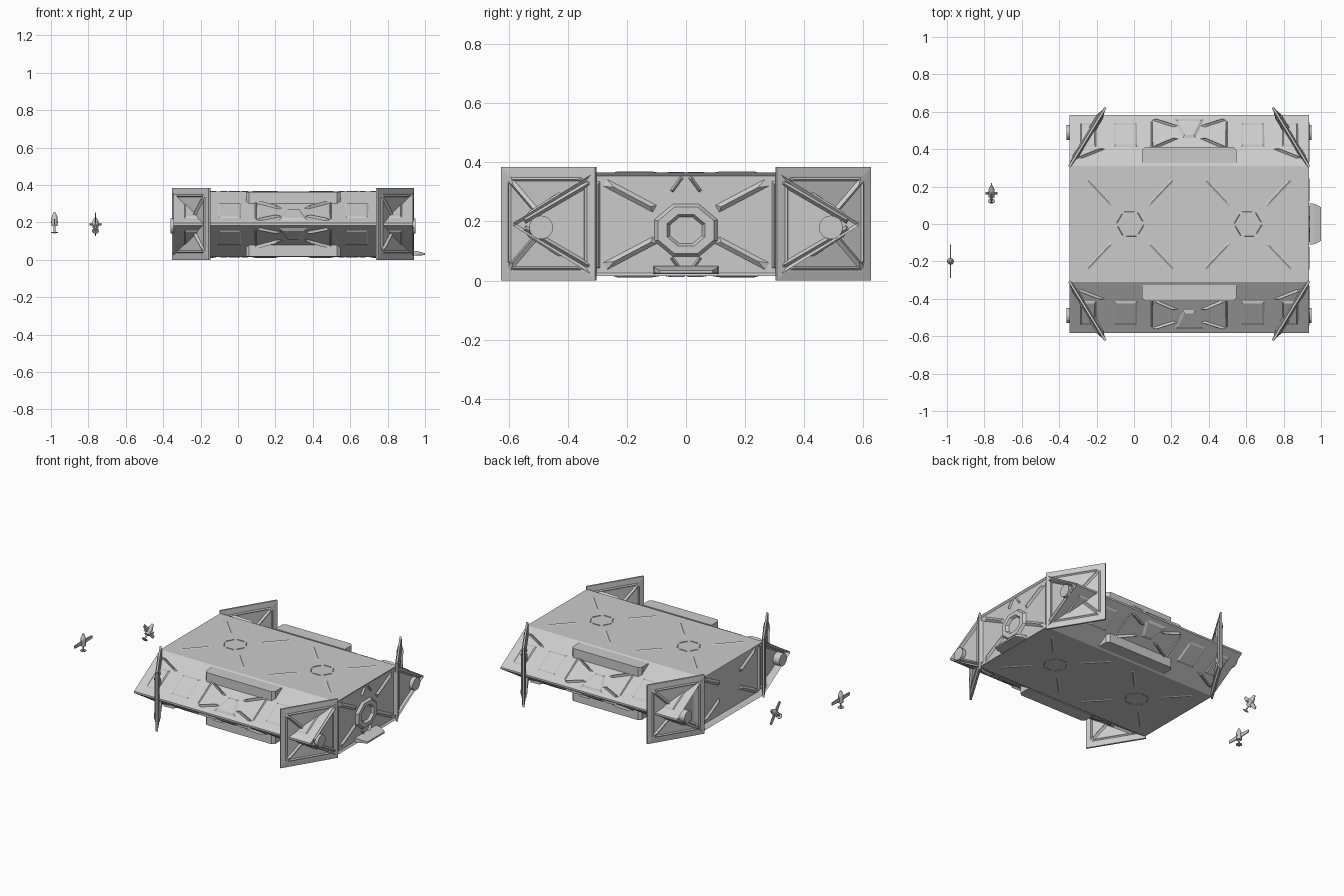
import bpy, bmesh, math
from mathutils import Vector, Matrix

if "Cube" in bpy.data.objects:
    bpy.data.objects.remove(bpy.data.objects["Cube"])

CX, CZ = 0.295, 0.19          # middle of the station hull
HL = 0.64                     # half length of the hull


def finish(name, bm):
    bmesh.ops.recalc_face_normals(bm, faces=bm.faces)
    me = bpy.data.meshes.new(name)
    bm.to_mesh(me)
    bm.free()
    ob = bpy.data.objects.new(name, me)
    bpy.context.collection.objects.link(ob)
    return ob


def add_hull(bm, pts):
    vs = [bm.verts.new(p) for p in pts]
    r = bmesh.ops.convex_hull(bm, input=vs)
    junk = [v for v in r["geom_interior"] if isinstance(v, bmesh.types.BMVert)]
    bmesh.ops.delete(bm, geom=junk, context='VERTS')


def add_rib(bm, S, a, b, w, h, slope=0.25):
    """Ridge with a triangular section from a to b on the surface S(u, v, height)."""
    a, b = Vector(a), Vector(b)
    d = b - a
    s = Vector((-d.y, d.x)).normalized() * w
    low = [S(*(p + k * s), -0.006) for p in (a, b) for k in (1, -1)]
    top = [S(*(a + d * slope), h), S(*(b - d * slope * 0.4), h)]
    add_hull(bm, low + top)


def add_panel(bm, S, outline, inset, h):
    """Raised panel with bevelled sides on the surface S."""
    c = sum((Vector(p) for p in outline), Vector((0, 0))) / len(outline)
    pts = [S(*p, -0.006) for p in outline]
    pts += [S(*(c + (Vector(p) - c) * inset), h) for p in outline]
    add_hull(bm, pts)


def rect(u, v, du, dv):
    return [(u - du, v - dv), (u + du, v - dv), (u + du, v + dv), (u - du, v + dv)]


# Six-sided hull with recessed end faces
bm = bmesh.new()
sect = [(0.31, 0.175), (0.583, 0.006), (0.583, -0.006), (0.31, -0.175),
        (-0.31, -0.175), (-0.583, -0.006), (-0.583, 0.006), (-0.31, 0.175)]
rings = [[bm.verts.new((CX + sx * HL, y, CZ + z)) for y, z in sect] for sx in (-1, 1)]
for i in range(8):
    j = (i + 1) % 8
    bm.faces.new((rings[0][i], rings[0][j], rings[1][j], rings[1][i]))
ends = [bm.faces.new(rings[0]), bm.faces.new(rings[1])]
bmesh.ops.recalc_face_normals(bm, faces=bm.faces)
for f, t, depth in ((ends[0], 0.02, 0.03), (ends[1], 0.012, 0.01)):
    bmesh.ops.inset_region(bm, faces=[f], thickness=t, depth=0)
    n = f.normal.copy()
    for v in f.verts:
        v.co -= n * depth
finish("station_hull", bm)

# Relief on the four sloping sides, and the ledges
for sy in (1, -1):
    for sz in (1, -1):
        def S(u, t, h):
            return Vector((CX + u, sy * (0.31 + 0.275 * t + 0.537 * h),
                           CZ + sz * (0.175 * (1 - t) + 0.844 * h)))
        bm = bmesh.new()
        for sx in (1, -1):
            for u, du in ((0.34, 0.075), (0.54, 0.05)):
                add_panel(bm, S, rect(sx * u, 0.6, du, 0.28), 0.7, 0.008)
            add_rib(bm, S, (sx * 0.06, 0.55), (sx * 0.19, 0.35), 0.02, 0.018)
            add_rib(bm, S, (sx * 0.06, 0.75), (sx * 0.19, 0.9), 0.03, 0.016)
            add_rib(bm, S, (sx * 0.45, 0.35), (sx * 0.59, 0.15), 0.02, 0.016)
            add_rib(bm, S, (sx * 0.2, 0.1), (sx * 0.2, 0.92), 0.012, 0.008)
        add_panel(bm, S, [(-0.1, 0.95), (0.1, 0.95), (0.04, 0.5), (-0.04, 0.5)], 0.6, 0.012)
        finish("slope_relief", bm)

        bm = bmesh.new()
        plan = [(-0.252, 0.325), (0.252, 0.325), (0.252, 0.395), (0.235, 0.412),
                (-0.235, 0.412), (-0.252, 0.395)]
        add_hull(bm, [(CX + x, sy * y, CZ + sz * z) for x, y in plan for z in (0.11, 0.172)])
        finish("side_ledge", bm)

# Shallow crossed ridges on deck and underside
for sz in (1, -1):
    def S(u, v, h):
        return Vector((u, v, CZ + sz * (0.175 + h)))
    bm = bmesh.new()
    for cx in (-0.02, 0.61):
        for a in (1, -1):
            for b in (1, -1):
                add_rib(bm, S, (cx + a * 0.07, b * 0.07), (cx + a * 0.24, b * 0.25), 0.022, 0.004)
        for i in range(6):
            p, q = [(cx + 0.075 * math.cos(k * math.pi / 3), 0.075 * math.sin(k * math.pi / 3))
                    for k in (i, i + 1)]
            add_rib(bm, S, p, q, 0.006, 0.003)
    finish("deck_ridges", bm)

# Relief on both hull ends
for sx, depth in ((1, 0.01), (-1, 0.03)):
    def S(u, v, h):
        return Vector((CX + sx * (HL - depth + h), u, CZ + v))
    bm = bmesh.new()
    for a in (1, -1):
        add_rib(bm, S, (a * 0.298, 0.15), (a * 0.298, -0.15), 0.012, 0.012, 0.05)
        for b in (1, -1):
            add_rib(bm, S, (a * 0.29, b * 0.15), (a * 0.10, b * 0.05), 0.02, 0.012)
            add_rib(bm, S, (a * 0.31, b * 0.15), (a * 0.55, b * 0.01), 0.014, 0.014, 0.1)
            if sx > 0:
                add_rib(bm, S, (a * 0.01, b * 0.165), (a * 0.05, b * 0.11), 0.009, 0.012)
    if sx > 0:
        ring = [(0.12 * math.cos(math.pi * (k + .5) / 4), -0.02 + 0.1 * math.sin(math.pi * (k + .5) / 4))
                for k in range(8)]
        for k in range(8):
            p, q = Vector(ring[k]), Vector(ring[(k + 1) % 8])
            c = Vector((0, -0.02))
            pts = [S(*x, -0.006) for x in (p, q, c + (p - c) * .45, c + (q - c) * .45)]
            pts += [S(*(c + (x - c) * s), 0.016) for x in (p, q) for s in (.85, .58)]
            add_hull(bm, pts)
    finish("end_relief", bm)
    # Round hubs at the ridge ends
    for sy in (1, -1):
        bm = bmesh.new()
        bmesh.ops.create_cone(bm, cap_ends=True, segments=20, radius1=0.04, radius2=0.04, depth=0.05,
                              matrix=Matrix.Translation((CX + sx * (HL - 0.01), sy * 0.49, CZ - 0.01))
                              @ Matrix.Rotation(math.pi / 2, 4, 'Y'))
        finish("end_hub", bm)

# Square corner shields that cut diagonally through the hull corners
for sx in (1, -1):
    for sy in (1, -1):
        c = Vector((CX + sx * 0.5445, sy * 0.464, 0.1925))
        along = Vector((-sx * 0.1945, sy * 0.318, 0)).normalized()
        out = Vector((sx * 0.318, sy * 0.1945, 0)).normalized()
        bm = bmesh.new()
        R, Z = 0.186, 0.1925
        pts = []
        for h, s in ((0.006, 1), (0.009, 0.85)):
            pts += [c + along * a * R * s + Vector((0, 0, b * Z * s)) + out * h * k
                    for a in (1, -1) for b in (1, -1) for k in (1, -1)]
        add_hull(bm, pts)
        for k in (1, -1):
            def S(u, v, h):
                return c + along * u + Vector((0, 0, v)) + out * k * (0.009 + h)
            for a in (1, -1):
                add_rib(bm, S, (a * 0.15, -0.14), (a * 0.15, 0.14), 0.012, 0.006, 0.05)
                add_rib(bm, S, (-0.14, a * 0.15), (0.14, a * 0.15), 0.012, 0.006, 0.05)
                for b in (1, -1):
                    add_rib(bm, S, (a * 0.165, b * 0.165), (a * 0.02, b * 0.02), 0.016, 0.011)
        finish("corner_shield", bm)

# Docking lip low on the right end
bm = bmesh.new()
add_hull(bm, [(x, s * y, z) for s in (1, -1) for x, y, z in
              ((0.925, 0.11, 0.022), (0.925, 0.11, 0.05), (0.965, 0.108, 0.045),
               (0.965, 0.108, 0.026), (1.0, 0.09, 0.025), (1.0, 0.09, 0.035))])
finish("docking_lip", bm)


# Small escort craft: body, dish, wing blades
def craft(name, matrix, wing, fin):
    bm = bmesh.new()
    for r1, r2, d, z in ((0.017, 0.017, 0.045, 0.0), (0.017, 0.006, 0.03, 0.037),
                         (0.005, 0.005, 0.05, -0.035), (0.018, 0.018, 0.005, -0.055)):
        bmesh.ops.create_cone(bm, cap_ends=True, segments=12, radius1=r1, radius2=r2, depth=d,
                              matrix=Matrix.Translation((0, 0, z)))
    for s in (1, -1):
        add_hull(bm, [(x, s * y, z) for x in (-0.003, 0.003) for y, z in
                      ((0.01, -0.013), (0.01, 0.013), (wing, 0.009), (wing, -0.009))])
        add_hull(bm, [(s * x, y, z) for x in (0.01, fin) for y in (-0.004, 0.004) for z in (-0.005, 0.005)])
    bm.transform(matrix)
    finish(name, bm)


craft("escort_craft_a", Matrix.Translation((-0.981, -0.2, 0.202)), 0.09, 0.018)
craft("escort_craft_b", Matrix.Translation((-0.762, 0.165, 0.19))
      @ Matrix.Rotation(math.radians(-50), 4, 'X'), 0.075, 0.033)
